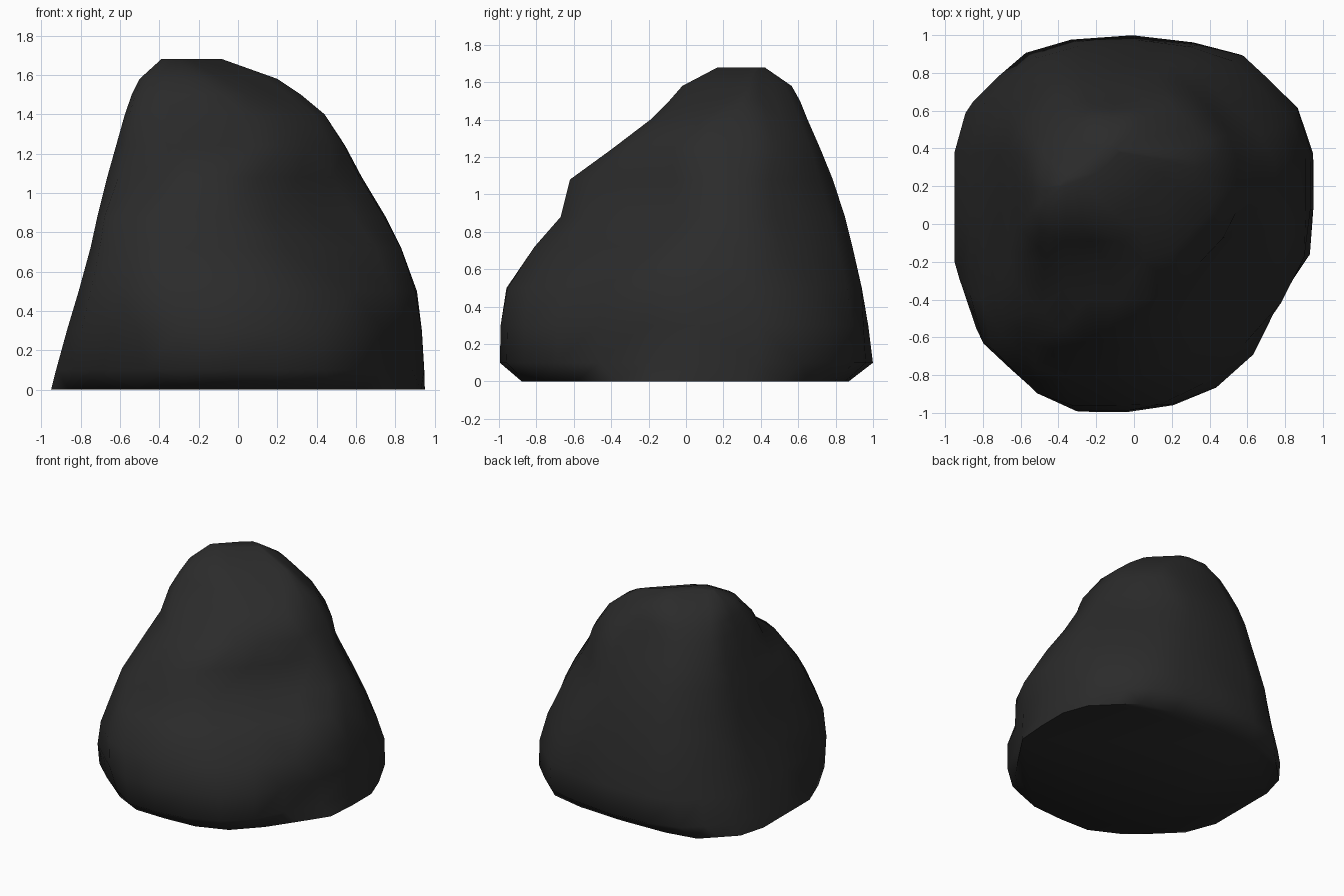
import bpy, bmesh, math
from mathutils import Vector

if "Cube" in bpy.data.objects:
    bpy.data.objects.remove(bpy.data.objects["Cube"])

# Each level: height, then reach of the rock towards
# E, NE, N, NW, W, SW, S, SE (diagonals measured as |x|+|y|)
LEVELS = [
    (0.00, .95, 1.40, .87, 1.48, .95, 1.30, .88, 1.24),
    (0.10, .947, 1.48, 1.0, 1.50, .925, 1.39, 1.0, 1.33),
    (0.30, .935, 1.48, .975, 1.44, .87, 1.43, .995, 1.33),
    (0.50, .91, 1.39, .94, 1.39, .81, 1.41, .96, 1.22),
    (0.72, .83, 1.25, .89, 1.31, .75, 1.28, .81, .93),
    (0.88, .75, 1.14, .85, 1.25, .715, 1.17, .67, .73),
    (1.08, .63, 1.01, .785, 1.18, .665, .95, .62, .62),
    (1.24, .545, .97, .72, 1.10, .62, .73, .40, .56),
    (1.40, .44, .83, .65, .99, .575, .63, .19, .34),
    (1.50, .32, .68, .61, .91, .54, .52, .09, .08),
    (1.58, .20, .56, .565, .81, .50, .43, .02, -.12),
    (1.68, -.08, .31, .42, .60, .39, .19, -.17, -.46),
]
DIRS = [(1, 0), (1, 1), (0, 1), (-1, 1), (-1, 0), (-1, -1), (0, -1), (1, -1)]

# Broad chips knocked out of the stone: centre, push, radius
DENTS = [
    ((.88, -.40, .20), (-.15, .03, 0), .22),
    ((.55, -.15, .95), (-.06, .04, 0), .22),
    ((.30, -.98, .20), (0, .06, 0), .22),
    ((-.52, -.90, .12), (.01, .06, 0), .18),
    ((.40, .98, .15), (0, -.05, 0), .20),
    ((-.45, .98, .15), (0, -.04, 0), .18),
]


def ring(reach):
    """Eight bounding lines -> octagon -> cut corners and edge midpoints."""
    corners = []
    for i in range(8):
        (a, b), (c, d) = DIRS[i], DIRS[(i + 1) % 8]
        p, q = reach[i], reach[(i + 1) % 8]
        det = a * d - b * c
        corners.append(Vector(((p * d - b * q) / det, (a * q - p * c) / det, 0)))
    pts = []
    for i in range(8):
        p, q = corners[i - 1], corners[i]
        pts += [p.lerp(q, t) for t in (.17, .5, .83)]
    return pts


def dented(p):
    out = p.copy()
    for centre, push, radius in DENTS:
        d = (p - Vector(centre)).length / radius
        out += Vector(push) * math.exp(-d * d)
    return out


# Boulder body: loft the rings and close both ends
bm = bmesh.new()
rings = []
for z, *reach in LEVELS:
    rings.append([bm.verts.new(dented(p + Vector((0, 0, z)))) for p in ring(reach)])
for low, high in zip(rings, rings[1:]):
    for i in range(len(low)):
        j = (i + 1) % len(low)
        bm.faces.new((low[i], low[j], high[j], high[i]))
bm.faces.new(rings[0][::-1])
bm.faces.new(rings[-1])
bmesh.ops.triangulate(bm, faces=[f for f in bm.faces if len(f.verts) == 4])
bmesh.ops.recalc_face_normals(bm, faces=bm.faces[:])
mesh = bpy.data.meshes.new("boulder")
bm.to_mesh(mesh)
bm.free()

# Dark stone colour
stone = bpy.data.materials.new("charcoal stone")
stone.diffuse_color = (.024, .024, .024, 1)
stone.use_nodes = True
stone.node_tree.nodes["Principled BSDF"].inputs["Base Color"].default_value = stone.diffuse_color
mesh.materials.append(stone)

boulder = bpy.data.objects.new("boulder", mesh)
bpy.context.collection.objects.link(boulder)
bpy.context.view_layer.objects.active = boulder
boulder.select_set(True)
bpy.ops.object.shade_smooth_by_angle(angle=math.radians(60))
